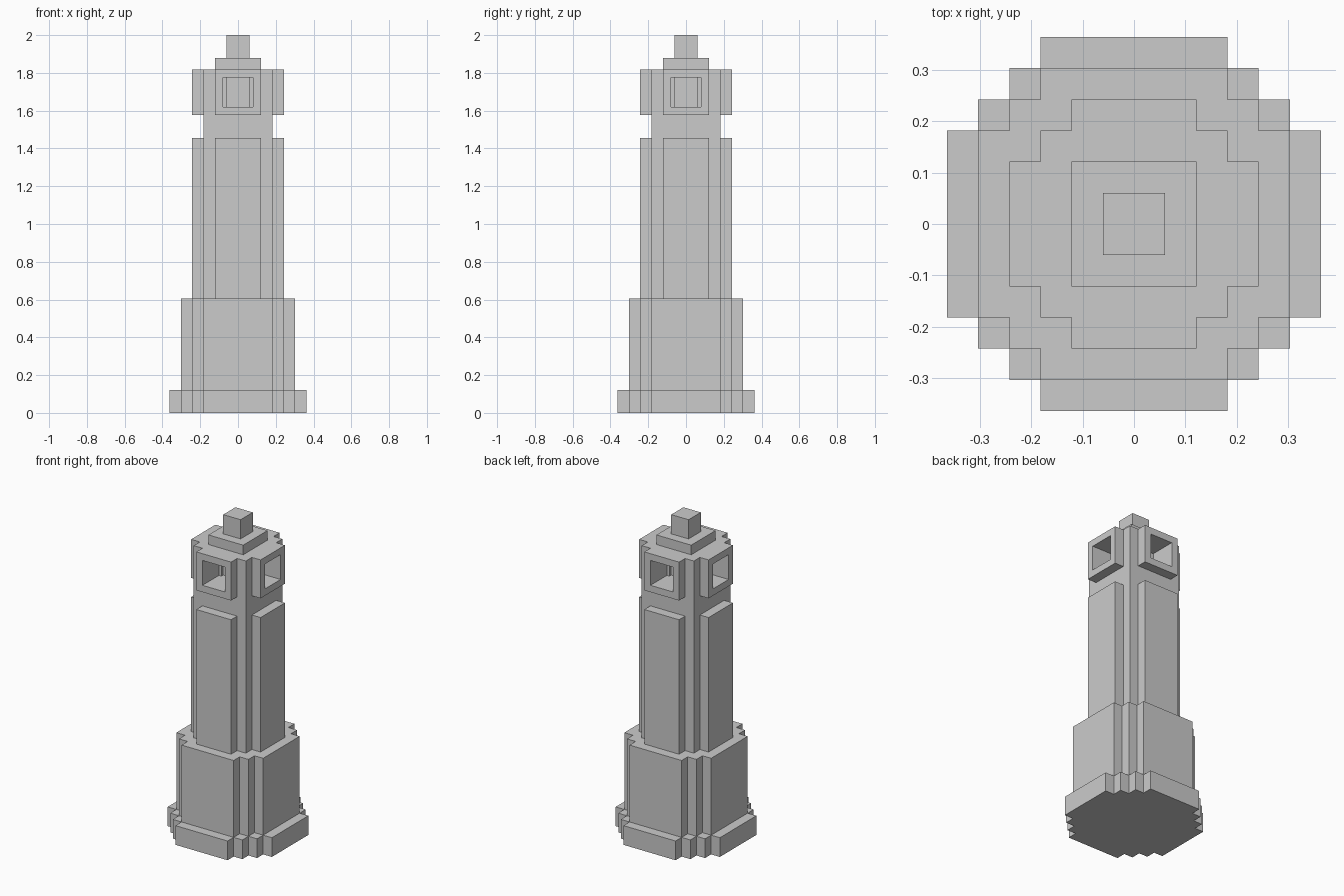
import bpy, bmesh

if "Cube" in bpy.data.objects:
    bpy.data.objects.remove(bpy.data.objects["Cube"])

U = 2 / 33  # one block; the tower is 33 blocks tall


def stepped_outline(half, flat):
    """Round-ish staircase outline: flats of half-width `flat`, single-block corner steps."""
    quarter = []
    x, y = half, flat
    while True:
        quarter.append((x, y))
        if x == flat:
            break
        x -= 1
        quarter.append((x, y))
        y += 1
    pts = []
    for _ in range(4):
        pts += [p for p in quarter if p not in pts]
        quarter = [(-b, a) for a, b in quarter]
    return pts


def tier(name, outline, z0, z1, window_depth=0):
    """Extrude an outline between two heights; optionally sink windows in the four outer faces."""
    bm = bmesh.new()
    base = bm.faces.new([bm.verts.new((x * U, y * U, z0 * U)) for x, y in outline])
    top = bmesh.ops.extrude_face_region(bm, geom=[base], use_keep_orig=True)["geom"]
    bmesh.ops.translate(bm, vec=(0, 0, (z1 - z0) * U),
                        verts=[v for v in top if isinstance(v, bmesh.types.BMVert)])
    bmesh.ops.recalc_face_normals(bm, faces=bm.faces)
    if window_depth:
        reach = max(x for x, y in outline) * U
        for f in list(bm.faces):
            c = f.calc_center_median()
            if abs(f.normal.z) < 0.5 and c.dot(f.normal) > reach - U / 2:
                inward = -f.normal * window_depth * U
                bmesh.ops.inset_individual(bm, faces=[f], thickness=U)
                pit = bmesh.ops.extrude_discrete_faces(bm, faces=[f])["faces"]
                bmesh.ops.translate(bm, vec=inward, verts=pit[0].verts)
    mesh = bpy.data.meshes.new(name)
    bm.to_mesh(mesh)
    bm.free()
    obj = bpy.data.objects.new(name, mesh)
    bpy.context.collection.objects.link(obj)
    return obj


# Foot and lower storey
tier("foot", stepped_outline(6, 3), 0, 2)
tier("lower_storey", stepped_outline(5, 3), 2, 10)

# Shaft with raised panels, then the plain square neck
tier("shaft", stepped_outline(4, 2), 10, 24)
tier("neck", stepped_outline(3, 3), 24, 26)

# Lantern room with a deep window on each side
tier("lantern_room", stepped_outline(4, 2), 26, 30, window_depth=3)

# Roof slab and finial
tier("roof_slab", stepped_outline(2, 2), 30, 31)
tier("finial", stepped_outline(1, 1), 31, 33)
